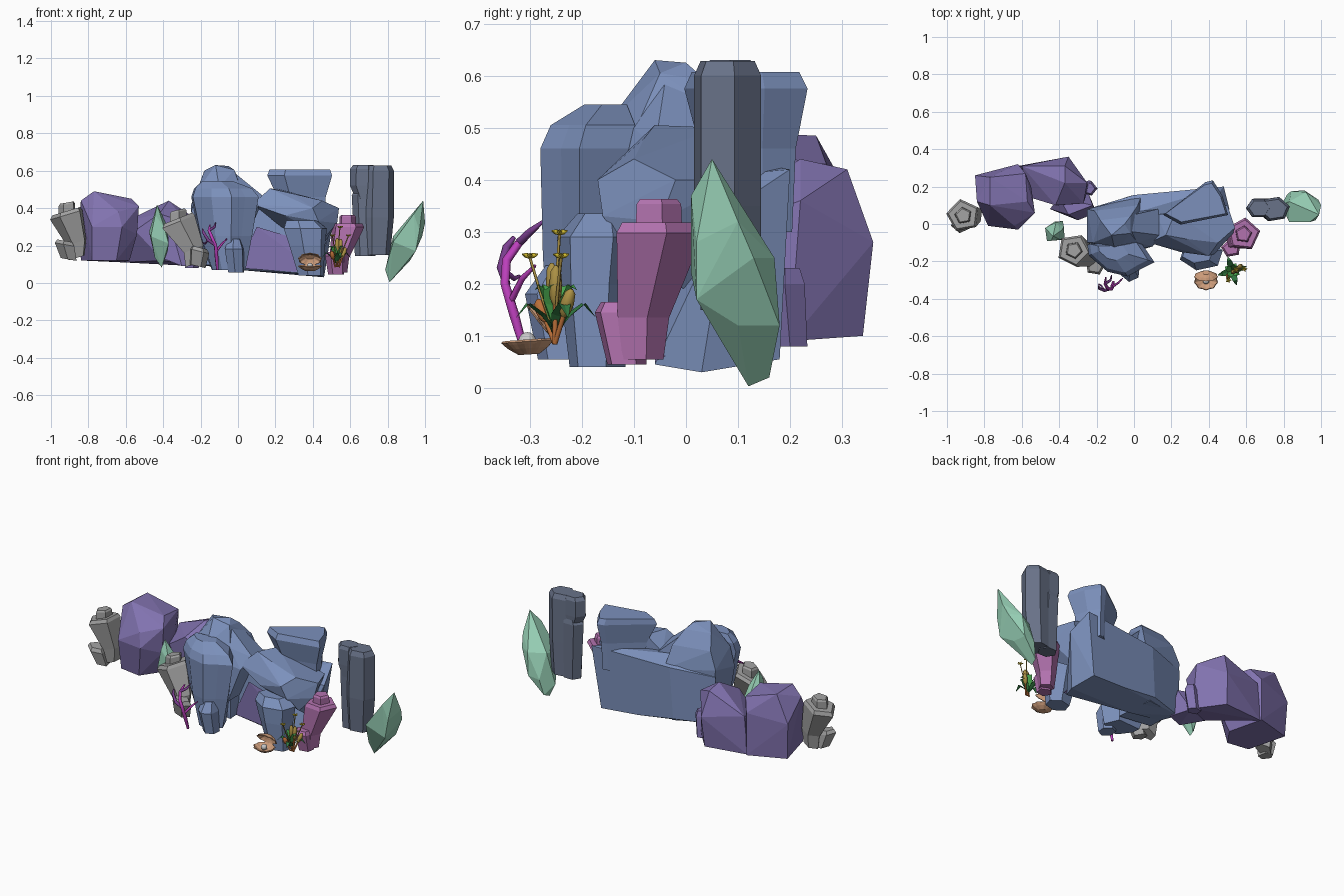
import bpy, bmesh, math
from mathutils import Vector, Matrix

if "Cube" in bpy.data.objects:
    bpy.data.objects.remove(bpy.data.objects["Cube"])

def mat(name, r, g, b):
    m = bpy.data.materials.new(name)
    m.diffuse_color = (r, g, b, 1)
    m.use_nodes = True
    m.node_tree.nodes["Principled BSDF"].inputs["Base Color"].default_value = m.diffuse_color
    return m

BLUE = mat("blue_stone", .20, .28, .50)
PURPLE = mat("purple_stone", .22, .17, .43)
SLATE = mat("slate_stone", .14, .17, .25)
PINK = mat("pink_stone", .45, .17, .43)
GREY = mat("grey_stone", .36, .36, .36)
TEAL = mat("teal_crystal", .32, .65, .48)
MAGENTA = mat("magenta_coral", .50, .05, .50)
VIOLET = mat("violet_coral", .20, .05, .28)
GREEN = mat("leaf_green", .07, .40, .08)
DARKGREEN = mat("dark_leaf", .03, .18, .05)
OCHRE = mat("ochre", .42, .29, .06)
YELLOW = mat("yellow", .65, .50, .03)
RUST = mat("rust", .50, .16, .04)
SHELL = mat("shell", .62, .34, .20)

def finish(name, bm, m):
    bmesh.ops.recalc_face_normals(bm, faces=bm.faces[:])
    me = bpy.data.meshes.new(name)
    bm.to_mesh(me)
    bm.free()
    ob = bpy.data.objects.new(name, me)
    bpy.context.collection.objects.link(ob)
    if m:
        me.materials.append(m)
    return ob

def hull(name, pts, m):
    bm = bmesh.new()
    for p in pts:
        bm.verts.new(p)
    bmesh.ops.convex_hull(bm, input=bm.verts[:])
    bmesh.ops.delete(bm, geom=[v for v in bm.verts if not v.link_faces], context='VERTS')
    bmesh.ops.dissolve_limit(bm, angle_limit=.08, verts=bm.verts[:], edges=bm.edges[:])
    return finish(name, bm, m)

def loft(name, poly, secs, m, rot=0.0, tilt=0.0):
    """poly: side count or outline; secs: (cx, cy, z, sx, sy) bottom to top; tilt: z slope along x"""
    if isinstance(poly, int):
        poly = [(math.cos(rot + i * math.tau / poly), math.sin(rot + i * math.tau / poly)) for i in range(poly)]
    n = len(poly)
    bm = bmesh.new()
    rings = [[bm.verts.new((cx + sx * px, cy + sy * py, z + tilt * sx * px)) for px, py in poly] for cx, cy, z, sx, sy in secs]
    for a, b in zip(rings, rings[1:]):
        for i in range(n):
            bm.faces.new((a[i], a[(i + 1) % n], b[(i + 1) % n], b[i]))
    bm.faces.new(rings[0])
    bm.faces.new(rings[-1])
    return finish(name, bm, m)

def tube(name, pts, radii, m, res=1):
    cu = bpy.data.curves.new(name, 'CURVE')
    cu.dimensions, cu.bevel_depth, cu.bevel_resolution = '3D', 1.0, res
    cu.use_fill_caps = True
    sp = cu.splines.new('POLY')
    sp.points.add(len(pts) - 1)
    for q, p, r in zip(sp.points, pts, radii):
        q.co, q.radius = (*p, 1), r
    ob = bpy.data.objects.new(name, cu)
    bpy.context.collection.objects.link(ob)
    cu.materials.append(m)
    bpy.ops.object.select_all(action='DESELECT')
    bpy.context.view_layer.objects.active = ob
    ob.select_set(True)
    bpy.ops.object.convert(target='MESH')

# Purple rock: tall left block, right lump, low knobs
hull("purple_left_block", [(-.84, .25, .12), (-.85, .26, .33), (-.84, .12, .44), (-.77, .1, .49), (-.77, .25, .485), (-.62, .32, .11),
     (-.62, .32, .36), (-.58, .27, .43), (-.57, .12, .45), (-.53, .06, .41), (-.54, .06, .26), (-.62, -.03, .3), (-.78, -.01, .3),
     (-.65, .0, .12), (-.78, .02, .12), (-.64, -.01, .38), (-.55, .2, .36), (-.58, .1, .12)], PURPLE)
hull("purple_right_lump", [(-.62, .31, .11), (-.6, .31, .33), (-.36, .34, .10), (-.35, .36, .28), (-.37, .31, .42), (-.37, .22, .44),
     (-.25, .22, .36), (-.24, .2, .09), (-.27, .11, .32), (-.42, .1, .37), (-.4, .1, .12), (-.55, .14, .28), (-.5, .27, .36)], PURPLE)
loft("purple_knob", 5, [(-.25, .2, .08, .04, .035), (-.24, .19, .2, .045, .04), (-.24, .19, .23, .03, .03)], PURPLE)
hull("purple_side_foot", [(-.45, .08, .15), (-.3, .02, .09), (-.2, .06, .09), (-.22, .1, .24), (-.35, .05, .27), (-.4, .14, .26),
     (-.25, .18, .1)], PURPLE)

# Blue rock: back slab and stepped columns
hull("blue_back_slab", [(-.24, .08, .1), (-.25, .08, .38), (-.2, -.02, .1), (-.02, .15, .1), (0, .155, .40), (.2, .17, .40),
     (.2, .165, .07), (.43, .18, .055), (.48, .2, .42), (.51, .08, .34), (.46, .03, .03), (.42, -.06, .045), (0, -.02, .07),
     (-.2, 0, .45), (.3, -.02, .4)], BLUE)
hull("blue_peak", [(-.25, .08, .42), (-.25, -.1, .38), (-.22, -.1, .49), (-.21, .07, .52), (-.18, .02, .6), (-.12, -.06, .63),
     (-.05, 0, .625), (-.02, -.05, .605), (.02, .1, .51), (.02, -.1, .49), (-.1, -.15, .51), (.04, .15, .38), (-.2, -.1, .1),
     (.02, -.1, .08), (0, .13, .08), (-.2, .08, .1), (-.02, .04, .59)], BLUE)
hull("blue_peak_shoulder", [(-.02, -.04, .59), (0, .05, .55), (.02, -.1, .5), (.14, -.06, .46), (.13, .08, .43), (.1, -.12, .4),
     (.03, -.14, .2), (-.1, -.15, .45), (-.15, .05, .4), (.03, .1, .2)], BLUE)
loft("blue_front_column", [(-1, .7), (-.95, .1), (-.4, -.75), (.2, -1), (.6, -.6), (1, -.25), (.6, .8)],
     [(-.05, -.18, .07, .09, .08), (-.065, -.18, .25, .14, .095), (-.07, -.18, .46, .18, .10), (-.08, -.17, .505, .155, .09),
      (-.11, -.15, .545, .08, .045)], BLUE)
loft("blue_front_knob", 6, [(-.01, -.235, .055, .045, .05), (-.02, -.25, .18, .055, .06), (-.02, -.235, .235, .035, .035)], BLUE, .4)
loft("blue_flared_top", [(-.17, -.06), (-.08, -.11), (.17, -.06), (.14, .04), (.09, .12), (.05, .11)],
     [(.34, .12, .3, .7, .7), (.34, .115, .46, .76, .8), (.33, .11, .575, 1.02, 1.03), (.33, .11, .607, .95, .9)], BLUE)
hull("blue_arch", [(.08, -.1, .42), (.12, .05, .42), (.17, -.06, .505), (.22, .06, .5), (.28, -.08, .48), (.45, -.1, .44), (.54, -.02, .4),
     (.5, .1, .4), (.53, -.05, .32), (.47, -.1, .25), (.42, .06, .15), (.25, -.15, .36), (.4, -.17, .4), (.43, -.16, .33)], BLUE)
loft("blue_right_column", 6, [(.39, -.17, .04, .07, .055), (.37, -.17, .2, .1, .075), (.36, -.165, .29, .12, .085),
     (.34, -.16, .335, .085, .05)], BLUE, .3)
hull("purple_recess", [(.0, -.035, .08), (.44, -.06, .05), (.3, -.04, .24), (.1, -.04, .3), (.02, .03, .1), (.4, .03, .1)], PURPLE)

# Pentagonal stones: leaning body, cap and a foot knob
def stone(name, top, foot, knob, z0, z1, m, rot, tilt):
    (tx, ty), (fx, fy), (kx, ky, kz) = top, foot, knob
    loft(name + "_body", 5, [(fx, fy, z0 + .02, .045, .042), (fx, fy, z0 + .1, .055, .053),
         (tx, ty, z1 - .02, .092, .09), (tx, ty, z1, .08, .078)], m, rot, tilt)
    loft(name + "_cap", 5, [(tx, ty, z1 - .02, .048, .048), (tx, ty, z1 + .035, .046, .046),
         (tx, ty, z1 + .045, .038, .038)], m, rot, tilt * .6)
    loft(name + "_foot", 5, [((2 * kx + fx) / 3, (2 * ky + fy) / 3, z0 + .01, .045, .04), (kx, ky, kz - .02, .055, .05),
         (kx, ky, kz, .042, .037)], m, rot + .3, -tilt * .6)

stone("left_grey_stone", (-.913, .045), (-.86, .05), (-.925, .0, .225), .115, .385, GREY, .5, .3)
stone("middle_grey_stone", (-.322, -.14), (-.24, -.175), (-.208, -.225, .19), .08, .345, GREY, 1.1, .4)
stone("pink_stone", (.585, -.055), (.54, -.085), (.52, -.13, .165), .035, .318, PINK, .2, 0)

# Slate pillar with a notch on its left side
loft("slate_pillar", 6, [(.74, .085, .15, .075, .06), (.745, .08, .35, .09, .068), (.75, .08, .6, .085, .068), (.75, .08, .628, .07, .055)], SLATE, .2)
loft("slate_pillar_lower", 6, [(.68, .09, .145, .055, .05), (.675, .09, .47, .067, .055), (.685, .09, .505, .05, .045)], SLATE)
loft("slate_pillar_upper", 6, [(.68, .085, .45, .05, .05), (.665, .085, .52, .067, .055), (.665, .085, .61, .065, .055), (.67, .085, .63, .055, .045)], SLATE)

# Teal crystals
CRYSTAL = [(.99, .05, .44), (1.0, .1, .32), (.985, .13, .25), (.92, .17, .25), (.91, .18, .12), (.84, .175, .11), (.92, .1, .12),
           (.82, .16, .02), (.81, .12, .003), (.787, .1, .07), (.83, .01, .22), (.94, .01, .37), (.97, .02, .28), (.95, .02, .17), (.83, .12, .25)]
hull("right_crystal", CRYSTAL, TEAL)
hull("left_crystal", [(-.42 + (x - .9 - (z - .22) * .5) * .65, -.04 + (y - .09) * .62, .08 + z * .77) for x, y, z in CRYSTAL], TEAL)

# Branching coral
tube("coral_stem", [(-.11, -.31, .07), (-.115, -.33, .14), (-.12, -.348, .2), (-.14, -.345, .245), (-.155, -.32, .28), (-.15, -.285, .31)],
     [.007, .01, .009, .009, .008, .004], MAGENTA)
tube("coral_branch_left", [(-.12, -.345, .2), (-.16, -.355, .23), (-.185, -.345, .27), (-.19, -.33, .29)], [.008, .009, .008, .004], VIOLET)
tube("coral_branch_right", [(-.115, -.335, .17), (-.085, -.315, .21), (-.06, -.29, .235)], [.007, .006, .003], MAGENTA)
tube("coral_branch_top", [(-.155, -.32, .28), (-.125, -.3, .3), (-.12, -.275, .32)], [.008, .007, .003], VIOLET)
tube("coral_twig", [(-.16, -.355, .23), (-.175, -.33, .21), (-.19, -.32, .215)], [.006, .005, .003], VIOLET)

# Clam: two scalloped halves and a pearl
def clam_half(name, sign, tilt, length):
    bm = bmesh.new()
    n, rings = 36, []
    for t in (.4, .75, .92, 1):
        ring = []
        for i in range(n):
            a = i * math.tau / n
            r = t * (1 + .05 * math.cos(9 * a) * t)
            ring.append(bm.verts.new((.062 * r * math.sin(a), -length / 2 * (1 + r * math.cos(a)), sign * .03 * (1 - t * t))))
        rings.append(ring)
    bm.faces.new(rings[0])
    for p, q in zip(rings, rings[1:]):
        for i in range(n):
            bm.faces.new((p[i], p[(i + 1) % n], q[(i + 1) % n], q[i]))
    bm.transform(Matrix.Translation((.385, -.253, .093)) @ Matrix.Rotation(math.radians(tilt), 4, 'X'))
    ob = finish(name, bm, SHELL)
    ob.modifiers.new("thickness", 'SOLIDIFY').thickness = .005

clam_half("clam_lower", -1, 4, .1)
clam_half("clam_lid", 1, -52, .085)
bm = bmesh.new()
bmesh.ops.create_uvsphere(bm, u_segments=14, v_segments=9, radius=.017, matrix=Matrix.Translation((.385, -.305, .09)))
finish("pearl", bm, None)

# Water plant: leaves, seed heads, flowers
def leaf(name, ang, reach, rise, w, m):
    bm = bmesh.new()
    d, s = Vector((math.cos(ang), math.sin(ang), 0)), Vector((-math.sin(ang), math.cos(ang), 0))
    rows = []
    for t, k, droop in ((0, .5, 0), (.35, 1, 0), (.7, .7, 0), (1, .05, .03 * reach / .08)):
        c = Vector((.525, -.25, .105)) + d * reach * t + Vector((0, 0, rise * math.sin(t * 1.6) - droop))
        rows.append([bm.verts.new(c + s * w * k * e + Vector((0, 0, .006 * k * abs(e)))) for e in (-1, 0, 1)])
    for p, q in zip(rows, rows[1:]):
        for i in range(2):
            bm.faces.new((p[i], p[i + 1], q[i + 1], q[i]))
    finish(name, bm, m)

for i in range(8):
    leaf(f"leaf_{i + 1}", i * math.tau / 8 + .3, (.08, .045)[i % 2], (.06, .1)[i % 2], .018, (DARKGREEN, GREEN)[i % 2])
for i, (x, y, z, bx) in enumerate([(.53, -.258, .24, .53), (.55, -.25, .235, .54), (.575, -.22, .19, .54), (.5, -.285, .17, .52)]):
    b, t = Vector((bx, -.252, .085)), Vector((x, y, z))
    tube(f"seed_stalk_{i + 1}", [b, b.lerp(t, .6)], [.005, .005], RUST)
    tube(f"seed_head_{i + 1}", [b.lerp(t, k) for k in (.5, .58, .75, .93, 1)], [.005, .011, .013, .01, .003], (OCHRE, RUST)[i == 3], 2)
for i, (x, y, z) in enumerate([(.505, -.3, .25), (.545, -.243, .295), (.59, -.24, .25)]):
    tube(f"flower_stalk_{i + 1}", [(.53, -.252, .1), ((x + .53) / 2, (y - .255) / 2, z * .7), (x, y, z)], [.003] * 3, OCHRE, 0)
    for j in range(5):
        a = j * math.tau / 5
        e = (x + .016 * math.cos(a), y + .016 * math.sin(a), z + .007)
        tube(f"flower_{i + 1}_petal_{j + 1}", [(x, y, z), ((x + e[0]) / 2, (y + e[1]) / 2, z + .005), e], [.002, .005, .001], YELLOW, 0)
